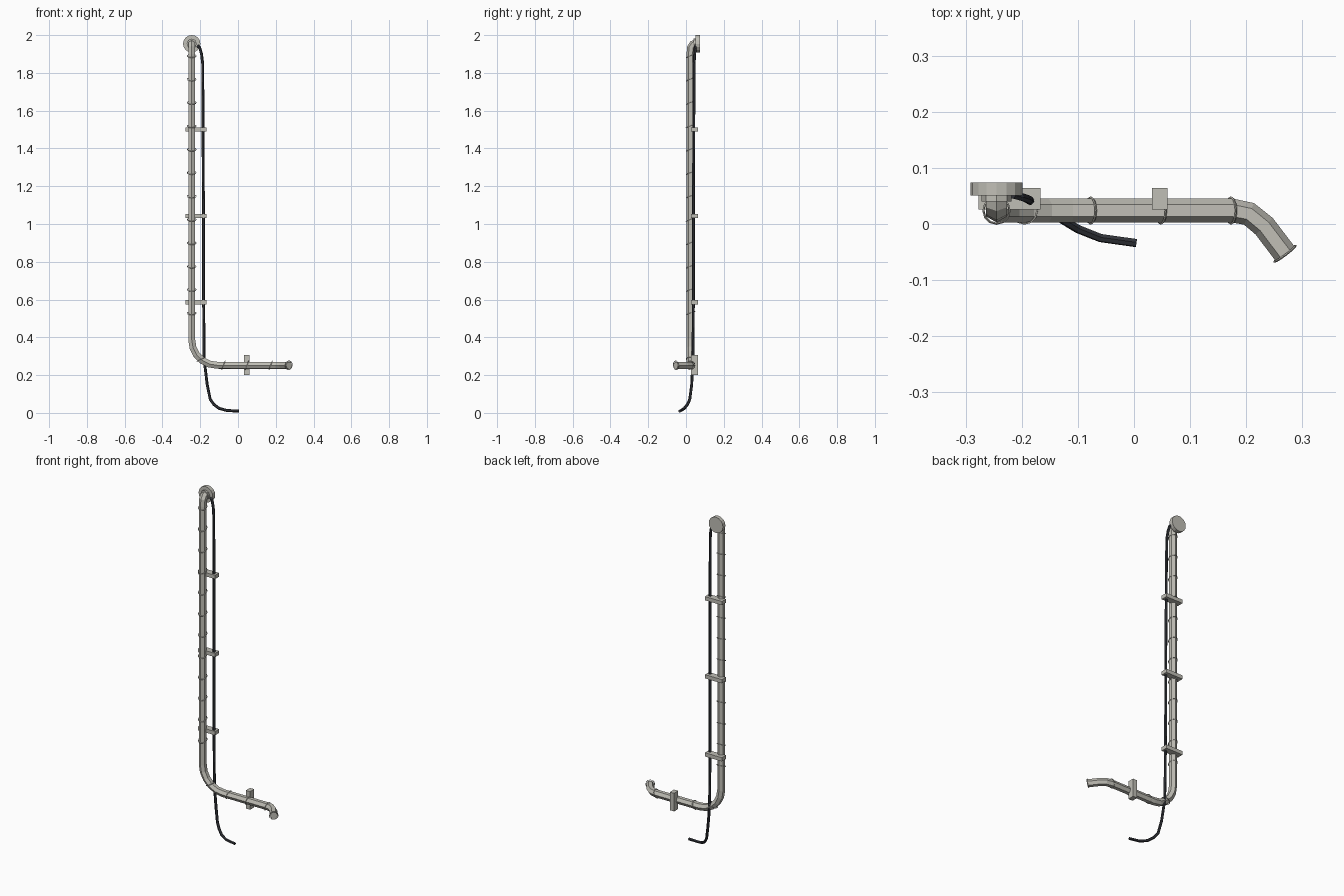
import bpy, bmesh, math
from mathutils import Vector, Matrix

if "Cube" in bpy.data.objects:
    bpy.data.objects.remove(bpy.data.objects["Cube"])


def mat(name, col):
    m = bpy.data.materials.new(name)
    m.diffuse_color = (*col, 1)
    m.use_nodes = True
    m.node_tree.nodes["Principled BSDF"].inputs["Base Color"].default_value = m.diffuse_color
    return m


GREY = mat("warm light grey", (0.53, 0.52, 0.47))
DARK = mat("dark cable grey", (0.034, 0.037, 0.045))


def finish(bm, name, m):
    bmesh.ops.recalc_face_normals(bm, faces=bm.faces)
    me = bpy.data.meshes.new(name)
    bm.to_mesh(me)
    bm.free()
    me.materials.append(m)
    ob = bpy.data.objects.new(name, me)
    bpy.context.collection.objects.link(ob)
    return ob


def sweep(name, pts, r, sides, n, m, closed=False):
    """Tube along a path; the cross-section frame is carried along the path."""
    pts = [Vector(p) for p in pts]
    k = len(pts)
    n = Vector(n)
    bm = bmesh.new()
    rings, prev = [], None
    for i, p in enumerate(pts):
        a = pts[i - 1] if (i or closed) else p
        b = pts[(i + 1) % k] if (i < k - 1 or closed) else p
        t = ((p - a).normalized() + (b - p).normalized()).normalized()
        if prev:
            n = prev.rotation_difference(t) @ n
        n = (n - t * n.dot(t)).normalized()
        s = t.cross(n)
        prev = t
        ang = [2 * math.pi * j / sides for j in range(sides)]
        rings.append([bm.verts.new(p + r * (n * math.cos(q) + s * math.sin(q))) for q in ang])
    for i in range(k if closed else k - 1):
        A, B = rings[i], rings[(i + 1) % k]
        for j in range(sides):
            q = (j + 1) % sides
            bm.faces.new((A[j], A[q], B[q], B[j]))
    if not closed:
        bm.faces.new(rings[0])
        bm.faces.new(rings[-1])
    return finish(bm, name, m)


def seam(name, c, along, lead, tilt=0.38, r=0.0235):
    """Thin tilted ring around the pipe; the lead side sits further along it."""
    c, t, u = Vector(c), Vector(along).normalized(), Vector(lead).normalized()
    v = t.cross(u)
    pts = []
    for i in range(12):
        a = math.tau * i / 12
        pts.append(c + r * (u * math.cos(a) + v * math.sin(a) + t * math.cos(a) * tilt))
    sweep(name, pts, 0.002, 4, t, GREY, True)


def box(name, lo, hi):
    lo, hi = Vector(lo), Vector(hi)
    bm = bmesh.new()
    bmesh.ops.create_cube(bm, size=1, matrix=Matrix.Translation((lo + hi) / 2) @ Matrix.Diagonal((*(hi - lo), 1)))
    finish(bm, name, GREY)


def disc(name, r, y0, y1, sides):
    bm = bmesh.new()
    bmesh.ops.create_cone(bm, cap_ends=True, segments=sides, radius1=r, radius2=r, depth=y1 - y0,
                          matrix=Matrix.Translation((PX, (y0 + y1) / 2, 1.954)) @ Matrix.Rotation(math.pi / 2, 4, 'X'))
    finish(bm, name, GREY)


PX, PY, PZ = -0.245, 0.024, 0.252

# Main pipe: out of the wall, down, round the elbow, along and out of the spout
path = [(PX, 0.05, 1.954), (PX, 0.036, 1.95), (PX, 0.027, 1.935), (PX, PY, 1.90)]
R = 0.135
for i in range(6):
    a = math.pi / 2 * i / 5
    path.append((PX + R * (1 - math.cos(a)), PY, PZ + R * (1 - math.sin(a))))
path += [(0.175, PY, PZ), (0.205, 0.018, PZ), (0.232, -0.004, PZ), (0.27, -0.054, PZ)]
sweep("main_pipe", path, 0.0212, 6, (0, 0, 1), GREY)

# Wall flange and collar
disc("wall_flange", 0.046, 0.051, 0.074, 16)
disc("flange_collar", 0.027, 0.040, 0.052, 8)

# Seams along the riser, elbow, horizontal run and spout mouth
for i in range(12):
    seam(f"riser_seam_{i}", (PX, PY, 1.89 - 0.1238 * i), (0, 0, -1), (0, -1, 0))
seam("elbow_seam", (-0.195, PY, 0.284), (1, 0, -0.9), (0.9, 0, 1))
for i, x in enumerate((-0.077, 0.048, 0.173)):
    seam(f"run_seam_{i}", (x, PY, PZ), (1, 0, 0), (0, 0, 1))
seam("spout_lip", (0.269, -0.053, PZ), (0.6, -0.8, 0), (0, 0, 1), 0.1)

# Brackets holding pipe and cable to the wall
for i, z in enumerate((1.5, 1.043, 0.586)):
    box(f"riser_bracket_{i}", (-0.277, 0.026, z - 0.011), (-0.167, 0.064, z + 0.011))
box("run_bracket", (0.032, 0.026, 0.2), (0.06, 0.064, 0.306))

# Loose cable beside the riser, curling out at the ground
cable = [(-0.215, 0.052, 1.943), (-0.203, 0.049, 1.935), (-0.193, 0.046, 1.90), (-0.187, 0.043, 1.85),
         (-0.185, 0.041, 1.5), (-0.183, 0.04, 1.043), (-0.182, 0.039, 0.586), (-0.179, 0.037, 0.28),
         (-0.163, 0.03, 0.15), (-0.147, 0.02, 0.072), (-0.128, 0.008, 0.045), (-0.1, -0.009, 0.024),
         (-0.06, -0.025, 0.013), (0.004, -0.034, 0.009)]
sweep("cable", cable, 0.0078, 6, (0, 0, 1), DARK)
